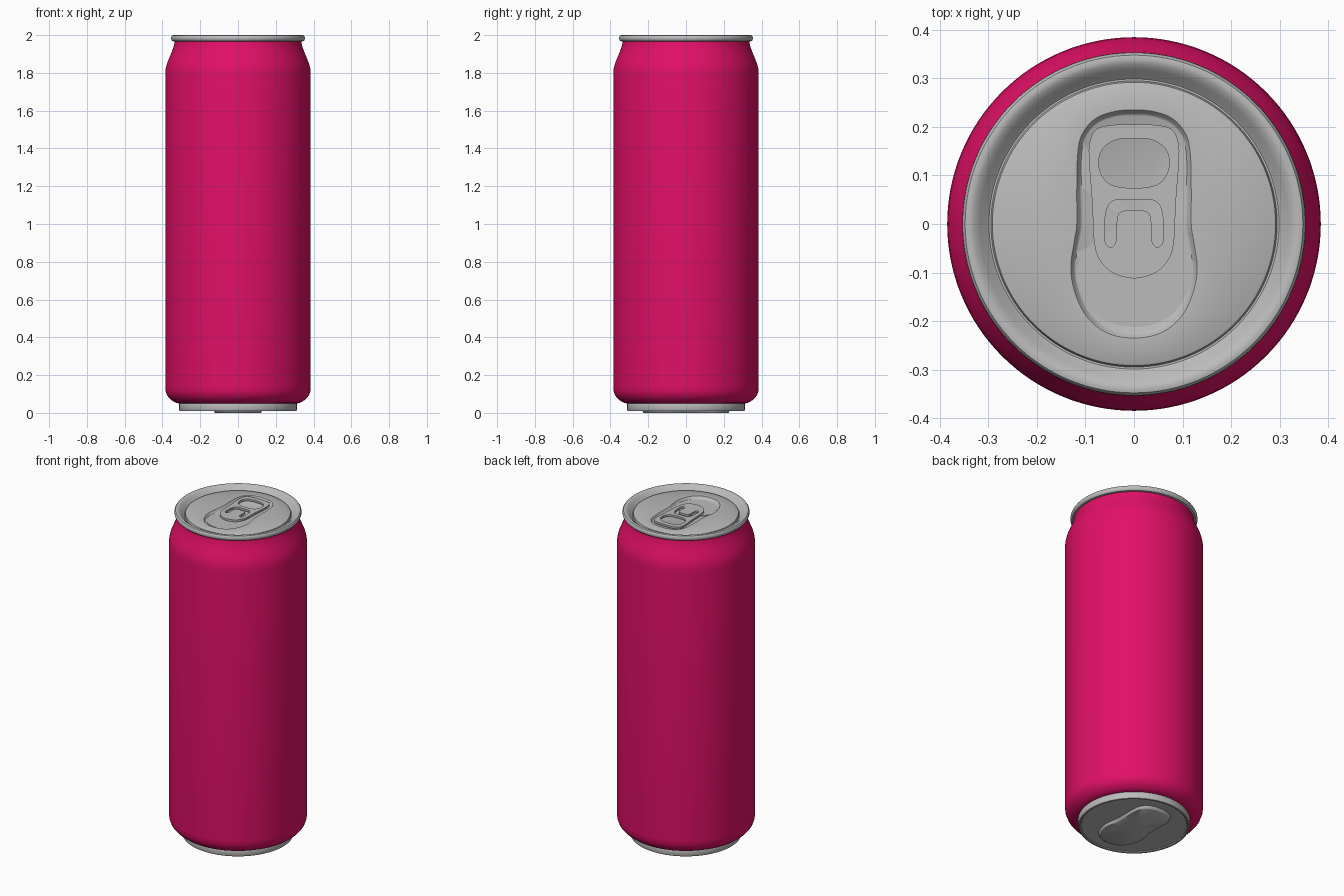
import bpy, bmesh, math

if "Cube" in bpy.data.objects:
    bpy.data.objects.remove(bpy.data.objects["Cube"])

N = 128  # points around the can


def material(name, rgb):
    m = bpy.data.materials.new(name)
    m.diffuse_color = (*rgb, 1)
    m.use_nodes = True
    m.node_tree.nodes["Principled BSDF"].inputs["Base Color"].default_value = m.diffuse_color
    return m


PINK = material("pink paint", (0.76, 0.005, 0.135))
SILVER = material("silver metal", (0.5, 0.5, 0.5))


def finish(obj, mat, angle=35):
    obj.data.materials.clear()
    obj.data.materials.append(mat)
    bpy.ops.object.select_all(action='DESELECT')
    bpy.context.view_layer.objects.active = obj
    obj.select_set(True)
    bpy.ops.object.shade_smooth_by_angle(angle=math.radians(angle))


def smooth_loop(half, steps=8):
    """Mirror a half outline (right side, starting and ending on x=0) and smooth it."""
    pts = half + [(-x, y) for x, y in half[-2:0:-1]]
    out, n = [], len(pts)
    for i in range(n):
        a, b, c, d = (pts[(i + k) % n] for k in (-1, 0, 1, 2))
        for s in range(steps):
            t = s / steps
            out.append(tuple(0.5 * (2 * b[k] + (c[k] - a[k]) * t
                       + (2 * a[k] - 5 * b[k] + 4 * c[k] - d[k]) * t * t
                       + (3 * b[k] - a[k] - 3 * c[k] + d[k]) * t ** 3) for k in (0, 1)))
    return out


def radii(loop):
    """Distance from the centre to the outline at N even angles."""
    pol = sorted((math.atan2(y, x) % math.tau, math.hypot(x, y)) for x, y in loop)
    pol = [(pol[-1][0] - math.tau, pol[-1][1])] + pol + [(pol[0][0] + math.tau, pol[0][1])]
    res = []
    for i in range(N):
        th = math.tau * i / N
        for (a, ra), (b, rb) in zip(pol, pol[1:]):
            if a <= th <= b:
                res.append(ra + (rb - ra) * (th - a) / max(b - a, 1e-9))
                break
    return res


def loft(name, rings, mat, cap=False):
    """Rings are (radius or list of radii, z), joined in order."""
    bm = bmesh.new()
    loops = []
    for r, z in rings:
        rr = r if isinstance(r, list) else [r] * N
        loops.append([bm.verts.new((rr[i] * math.cos(math.tau * i / N),
                                    rr[i] * math.sin(math.tau * i / N), z)) for i in range(N)])
    for a, b in zip(loops, loops[1:]):
        for i in range(N):
            j = (i + 1) % N
            bm.faces.new((a[i], a[j], b[j], b[i]))
    if cap:
        c = bm.verts.new((0, 0, rings[-1][1]))
        for i in range(N):
            bm.faces.new((loops[-1][i], loops[-1][(i + 1) % N], c))
    me = bpy.data.meshes.new(name)
    bm.to_mesh(me)
    bm.free()
    obj = bpy.data.objects.new(name, me)
    bpy.context.collection.objects.link(obj)
    finish(obj, mat)
    return obj


def plate(name, loops, z, half_thick, mat):
    """Flat plate from an outline plus holes."""
    cu = bpy.data.curves.new(name, 'CURVE')
    cu.dimensions, cu.fill_mode, cu.extrude = '2D', 'BOTH', half_thick
    for loop in loops:
        sp = cu.splines.new('POLY')
        sp.points.add(len(loop) - 1)
        for p, (x, y) in zip(sp.points, loop):
            p.co = (x, y, 0, 1)
        sp.use_cyclic_u = True
    tmp = bpy.data.objects.new(name + "_outline", cu)
    bpy.context.collection.objects.link(tmp)
    dg = bpy.context.evaluated_depsgraph_get()
    me = bpy.data.meshes.new_from_object(tmp.evaluated_get(dg))
    bpy.data.objects.remove(tmp)
    bm = bmesh.new()
    bm.from_mesh(me)
    bmesh.ops.remove_doubles(bm, verts=bm.verts, dist=1e-5)
    bmesh.ops.recalc_face_normals(bm, faces=bm.faces)
    bm.to_mesh(me)
    bm.free()
    obj = bpy.data.objects.new(name, me)
    obj.location.z = z
    bpy.context.collection.objects.link(obj)
    finish(obj, mat)
    return obj


# Painted body with rounded foot and tapered shoulder
loft("can_body", [(0.308, 0.05), (0.325, 0.052), (0.342, 0.06), (0.36, 0.074), (0.375, 0.092),
                  (0.383, 0.115), (0.385, 0.14), (0.385, 1.79), (0.383, 1.82), (0.376, 1.85),
                  (0.364, 1.88), (0.351, 1.91), (0.342, 1.935), (0.337, 1.955), (0.335, 1.97)], PINK)

# Keyhole-shaped pressing shared by lid and base
keyhole = radii(smooth_loop([(0, .235), (.04, .232), (.08, .217), (.107, .185), (.116, .145),
                             (.118, .07), (.118, 0), (.123, -.035), (.13, -.085), (.125, -.13),
                             (.105, -.18), (.075, -.213), (.04, -.23), (0, -.235)]))


def pressing(z, depth):
    return [(keyhole, z), ([r - 0.003 for r in keyhole], z - 0.2 * depth),
            ([r - 0.008 for r in keyhole], z - 0.85 * depth), ([r - 0.012 for r in keyhole], z - depth)]


# Lid: rolled rim, groove, flat panel and recess
loft("lid", [(0.333, 1.966), (0.346, 1.968), (0.352, 1.974), (0.354, 1.982), (0.353, 1.991),
             (0.348, 1.998), (0.34, 2.0), (0.33, 1.997), (0.318, 1.987), (0.307, 1.975),
             (0.299, 1.968), (0.295, 1.968), (0.292, 1.979), (0.289, 1.981)]
     + pressing(1.981, 0.015), SILVER, cap=True)

# Base: foot ring, flat panel and pressing that bulges down; faces flipped outward
base = loft("base", [(0.308, 0.056), (0.312, 0.048), (0.312, 0.018), (0.309, 0.011), (0.303, 0.009),
                     (0.297, 0.011), (0.294, 0.016)] + pressing(0.016, 0.016), SILVER, cap=True)
base.data.flip_normals()

# Mouth opening panel, slightly raised in the recess
mouth = smooth_loop([(0, -.004), (.05, -.016), (.095, -.05), (.117, -.09), (.112, -.135),
                     (.085, -.18), (.045, -.205), (0, -.212)])
plate("mouth_panel", [mouth], 1.967, 0.002, SILVER)

# Pull tab with finger hole and U-shaped slot
tab = smooth_loop([(0, .205), (.045, .204), (.078, .195), (.092, .165), (.092, .12), (.086, .04),
                   (.083, -.03), (.073, -.07), (.045, -.1), (0, -.112)])
finger_hole = smooth_loop([(0, .176), (.035, .174), (.062, .158), (.073, .13), (.066, .1),
                           (.045, .08), (0, .074)])
slot = smooth_loop([(0, .05), (.035, .05), (.053, .038), (.06, .008), (.06, -.035), (.048, -.048),
                    (.037, -.035), (.036, 0), (.031, .022), (.015, .028), (0, .028)])
plate("pull_tab", [tab, finger_hole, slot], 1.979, 0.006, SILVER)
